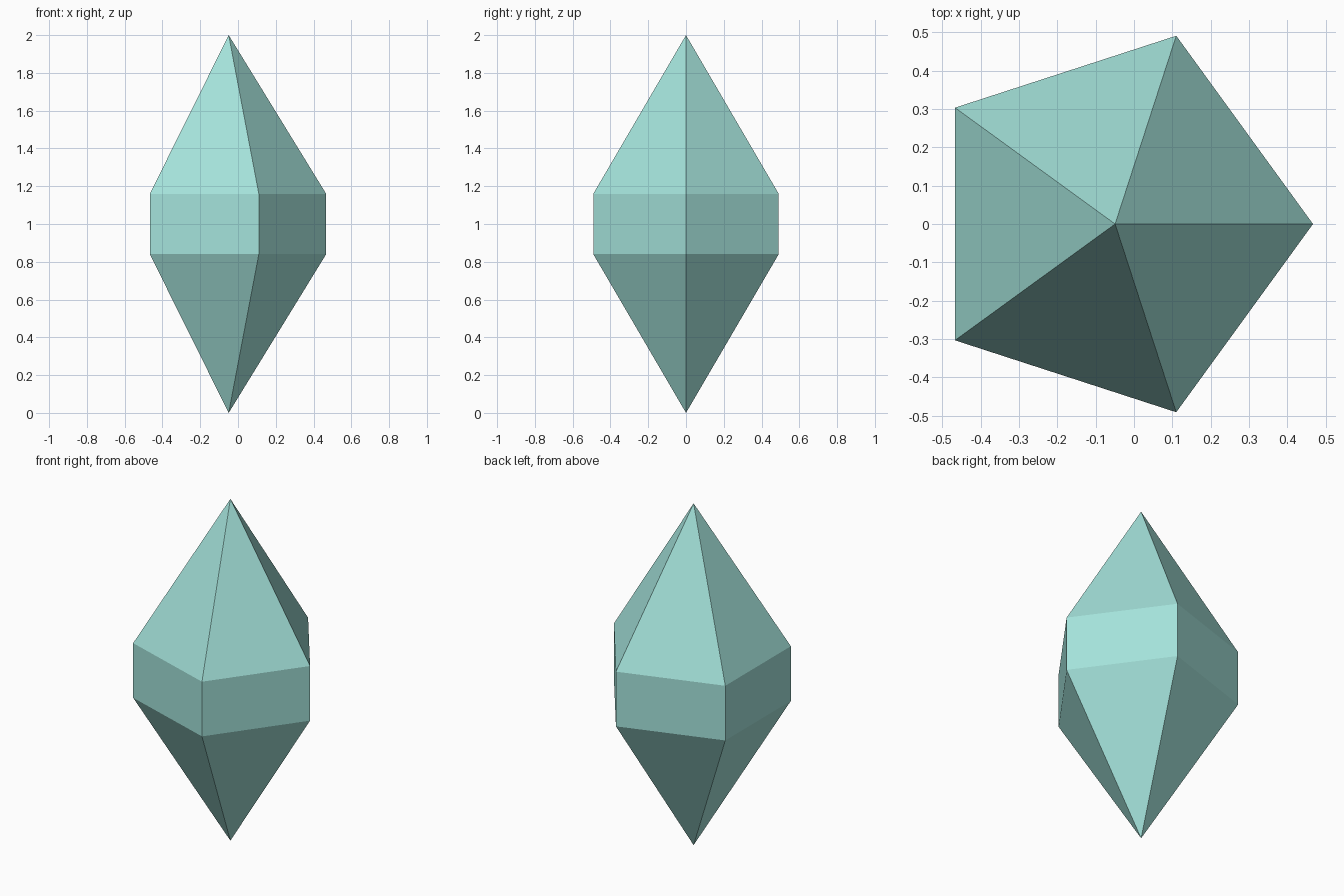
import bpy, bmesh, math

if "Cube" in bpy.data.objects:
    bpy.data.objects.remove(bpy.data.objects["Cube"])

SIDES, RADIUS = 5, 0.516
# shift so the pentagon's bounding box is centred on x = 0
CX = -RADIUS * (1 - math.cos(math.pi / SIDES)) / 2

mat = bpy.data.materials.new("pale teal")
mat.diffuse_color = (0.37, 0.76, 0.70, 1)
mat.use_nodes = True
mat.node_tree.nodes["Principled BSDF"].inputs["Base Color"].default_value = mat.diffuse_color

bm = bmesh.new()


def ring(z):
    return [bm.verts.new((CX + RADIUS * math.cos(math.tau * i / SIDES),
                          RADIUS * math.sin(math.tau * i / SIDES), z))
            for i in range(SIDES)]


# two points and a straight girdle between them
bottom, top = bm.verts.new((CX, 0, 0)), bm.verts.new((CX, 0, 2))
low, high = ring(0.84), ring(1.16)
for i in range(SIDES):
    j = (i + 1) % SIDES
    bm.faces.new((bottom, low[j], low[i]))
    bm.faces.new((low[i], low[j], high[j], high[i]))
    bm.faces.new((high[i], high[j], top))
bmesh.ops.recalc_face_normals(bm, faces=bm.faces)

mesh = bpy.data.meshes.new("crystal")
bm.to_mesh(mesh)
bm.free()
mesh.materials.append(mat)
bpy.context.collection.objects.link(bpy.data.objects.new("crystal", mesh))
